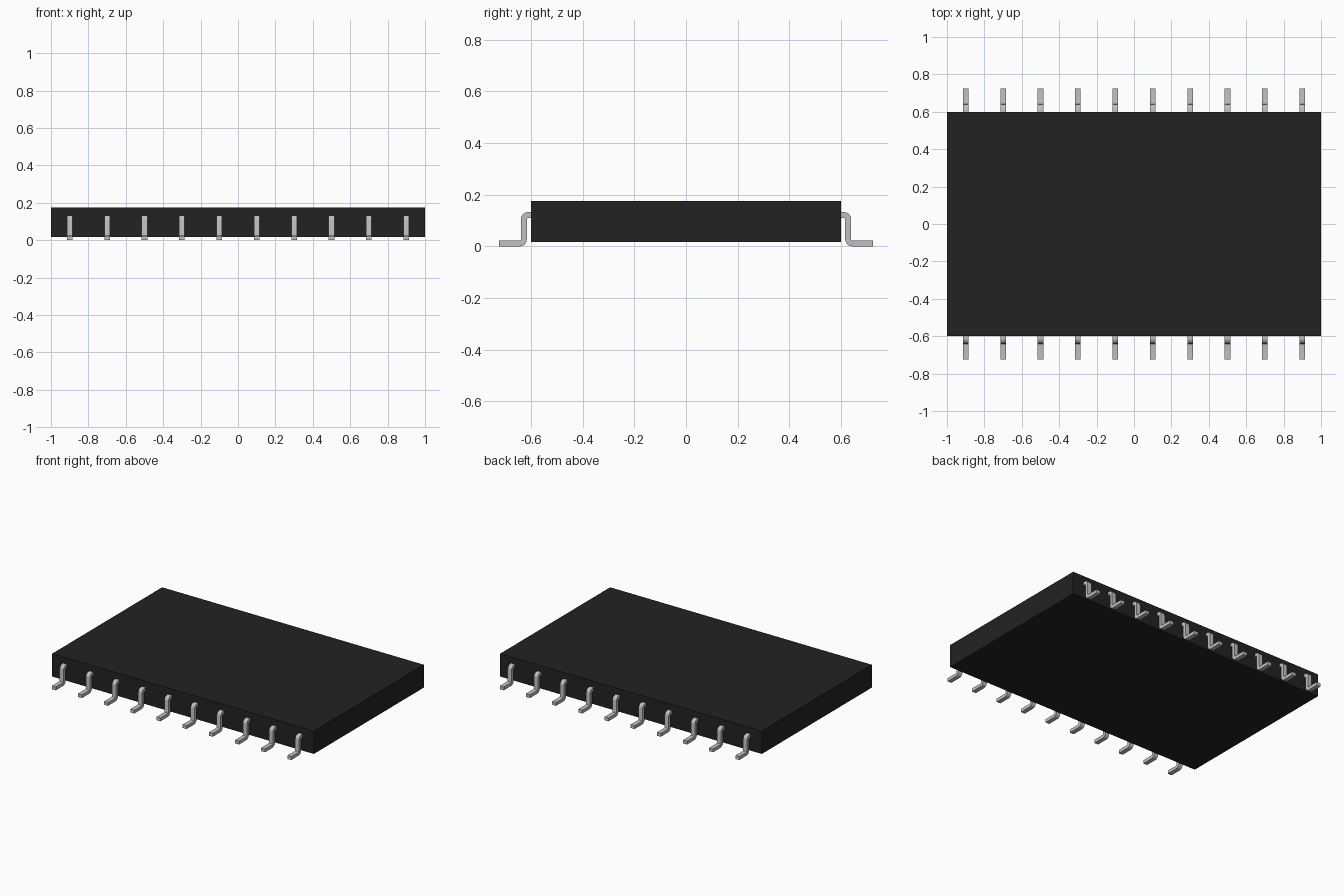
import bpy, bmesh, math

cube = bpy.data.objects.get("Cube")
if cube:
    bpy.data.objects.remove(cube, do_unlink=True)


def material(name, value, roughness):
    mat = bpy.data.materials.new(name)
    mat.use_nodes = True
    color = (value, value, value, 1)
    mat.diffuse_color = color
    bsdf = mat.node_tree.nodes["Principled BSDF"]
    bsdf.inputs["Base Color"].default_value = color
    bsdf.inputs["Roughness"].default_value = roughness
    return mat


def make_object(name, bm, mat):
    bmesh.ops.recalc_face_normals(bm, faces=bm.faces)
    mesh = bpy.data.meshes.new(name)
    bm.to_mesh(mesh)
    bm.free()
    mesh.materials.append(mat)
    obj = bpy.data.objects.new(name, mesh)
    bpy.context.collection.objects.link(obj)
    return obj


black_plastic = material("black plastic", 0.016, 0.6)
pin_metal = material("light grey metal", 0.53, 0.4)

# Flat package body
BOTTOM, TOP = 0.017, 0.175
bm = bmesh.new()
bmesh.ops.create_cube(bm, size=1)
for v in bm.verts:
    v.co.x *= 2
    v.co.y *= 1.2
    v.co.z = TOP if v.co.z > 0 else BOTTOM
make_object("package_body", bm, black_plastic)

# Gull-wing pin: centreline with two rounded bends, offset to both sides
HALF, BEND, WIDTH = 0.0115, 0.016, 0.03
LEG_Y, SHOULDER_Z, TIP_Y = 0.628, 0.121, 0.725
STEPS = 6


def arc(cy, cz, radius, start, end):
    angles = [math.radians(start + (end - start) * i / STEPS) for i in range(STEPS + 1)]
    return [(cy + radius * math.cos(a), cz + radius * math.sin(a)) for a in angles]


def pin_side(offset):
    upper = arc(LEG_Y - BEND, SHOULDER_Z - BEND, BEND + offset, 90, 0)
    lower = arc(LEG_Y + BEND, HALF + BEND, BEND - offset, 180, 270)
    return [(0.58, SHOULDER_Z + offset), *upper, *lower, (TIP_Y, HALF + offset)]


outer, inner = pin_side(HALF), pin_side(-HALF)
bm = bmesh.new()
x0 = -0.9 - WIDTH / 2
rows = [[bm.verts.new((x0, y, z)) for y, z in side] for side in (outer, inner)]
for a, b, c, d in zip(rows[0], rows[0][1:], rows[1][1:], rows[1]):
    bm.faces.new((a, b, c, d))
side = bmesh.ops.extrude_face_region(bm, geom=bm.faces[:])
moved = [g for g in side["geom"] if isinstance(g, bmesh.types.BMVert)]
bmesh.ops.translate(bm, verts=moved, vec=(WIDTH, 0, 0))
pins = make_object("pins", bm, pin_metal)

# Ten pins along each long side
array = pins.modifiers.new("pin row", "ARRAY")
array.use_relative_offset = False
array.use_constant_offset = True
array.constant_offset_displace = (0.2, 0, 0)
array.count = 10
mirror = pins.modifiers.new("both sides", "MIRROR")
mirror.use_axis = (False, True, False)
mirror.use_clip = False

# Smooth bends with crisp pin edges
bpy.ops.object.select_all(action="DESELECT")
pins.select_set(True)
bpy.context.view_layer.objects.active = pins
bpy.ops.object.shade_smooth_by_angle(angle=math.radians(35))
